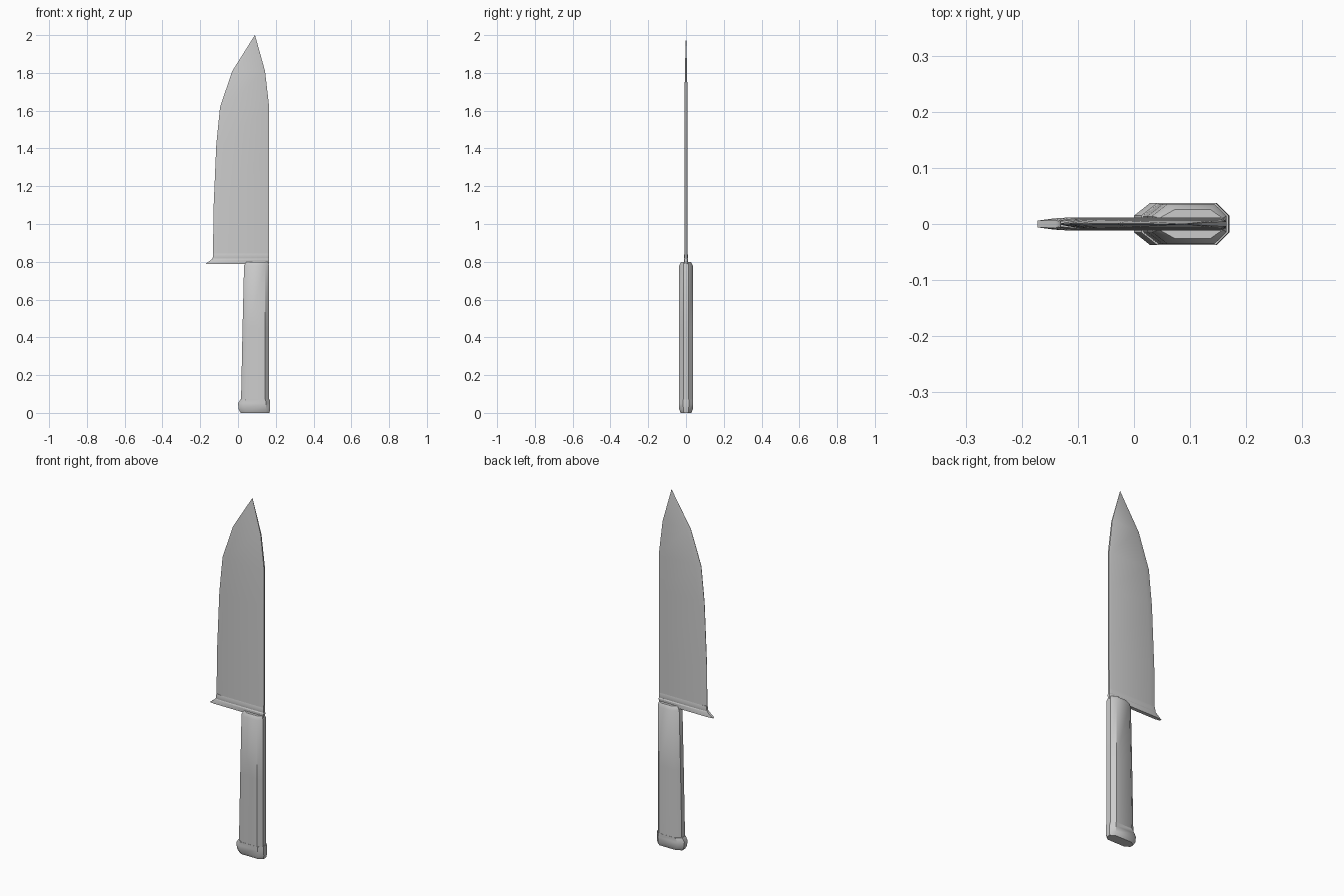
import bpy, bmesh, math

if "Cube" in bpy.data.objects:
    bpy.data.objects.remove(bpy.data.objects["Cube"])


def loft(name, rows, section, angle=30):
    """Skin a closed tube through one cross-section per row, capped at both ends."""
    bm = bmesh.new()
    rings = [[bm.verts.new(p) for p in section(*row)] for row in rows]
    n = len(rings[0])
    for a, b in zip(rings, rings[1:]):
        for i in range(n):
            j = (i + 1) % n
            bm.faces.new((a[i], a[j], b[j], b[i]))
    bm.faces.new(rings[0][::-1])
    bm.faces.new(rings[-1])
    bmesh.ops.remove_doubles(bm, verts=bm.verts, dist=0.00001)
    bmesh.ops.recalc_face_normals(bm, faces=bm.faces)
    mesh = bpy.data.meshes.new(name)
    bm.to_mesh(mesh)
    bm.free()
    obj = bpy.data.objects.new(name, mesh)
    bpy.context.collection.objects.link(obj)
    bpy.ops.object.select_all(action='DESELECT')
    bpy.context.view_layer.objects.active = obj
    obj.select_set(True)
    bpy.ops.object.shade_smooth_by_angle(angle=math.radians(angle))
    return obj


def mirrored(z, half):
    """Close a half section (x, y) by mirroring it across y = 0."""
    return [(x, -y, z) for x, y in half] + [(x, y, z) for x, y in reversed(half)]


def blade_section(z, left, right, t):
    # thin cutting edge on the left, bevel, flat cheek, softened spine
    w = right - left
    return mirrored(z, [(left, t * 0.15), (left + w * 0.12, t),
                        (right - w * 0.04, t), (right, t * 0.6)])


def guard_section(z, left, right, t):
    return mirrored(z, [(left, t * 0.6), (left + 0.03, t),
                        (right - 0.012, t), (right, t * 0.6)])


def grip_section(z, left, right, t):
    # flattened octagon
    return mirrored(z, [(left, t * 0.4), (left + 0.028, t),
                        (right - 0.022, t), (right, t * 0.4)])


# Blade: z, cutting edge x, spine x, half thickness
loft("blade", [
    (0.83, -0.132, 0.163, 0.008),
    (1.07, -0.130, 0.165, 0.008),
    (1.42, -0.115, 0.165, 0.008),
    (1.62, -0.095, 0.165, 0.008),
    (1.81, -0.030, 0.143, 0.006),
    (2.00, 0.089, 0.090, 0.0005)], blade_section)

# Heel collar of the blade with its pointed lip and upper ridge
loft("heel_collar", [
    (0.788, -0.172, 0.163, 0.010),
    (0.812, -0.140, 0.165, 0.012),
    (0.818, -0.135, 0.163, 0.009),
    (0.830, -0.132, 0.163, 0.011),
    (0.845, -0.131, 0.163, 0.008)], guard_section)

# Handle, narrowing slightly towards the blade
loft("handle", [
    (0.06, 0.016, 0.165, 0.036),
    (0.45, 0.024, 0.165, 0.036),
    (0.78, 0.032, 0.165, 0.036),
    (0.80, 0.045, 0.158, 0.026)], grip_section, 40)

# End cap
loft("end_cap", [
    (0.000, 0.014, 0.167, 0.028),
    (0.018, 0.004, 0.170, 0.036),
    (0.050, 0.000, 0.170, 0.037),
    (0.072, 0.013, 0.168, 0.037)], grip_section, 40)
